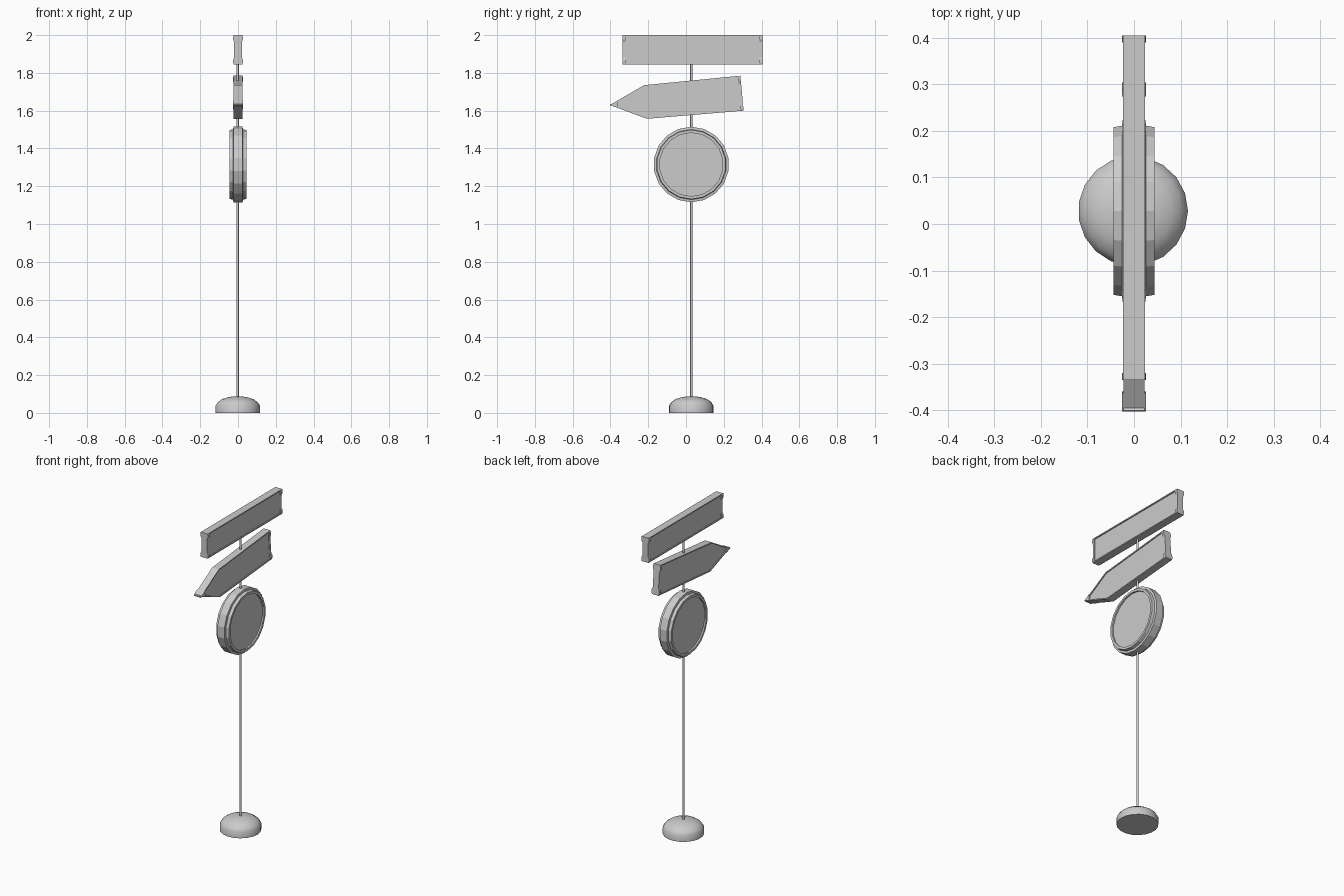
import bpy
import bmesh
from math import cos, sin, pi, radians
from mathutils import Vector

if "Cube" in bpy.data.objects:
    bpy.data.objects.remove(bpy.data.objects["Cube"])

grey = bpy.data.materials.new("light grey")
grey.use_nodes = True
grey.diffuse_color = (0.6, 0.6, 0.6, 1)
grey.node_tree.nodes["Principled BSDF"].inputs["Base Color"].default_value = (0.6, 0.6, 0.6, 1)

POLE_Y = 0.028
POLE_X = -0.002


def finish(name, bm, smooth=None):
    bmesh.ops.recalc_face_normals(bm, faces=bm.faces)
    mesh = bpy.data.meshes.new(name)
    bm.to_mesh(mesh)
    bm.free()
    mesh.materials.append(grey)
    obj = bpy.data.objects.new(name, mesh)
    bpy.context.collection.objects.link(obj)
    if smooth:
        bpy.ops.object.select_all(action="DESELECT")
        obj.select_set(True)
        bpy.context.view_layer.objects.active = obj
        bpy.ops.object.shade_smooth_by_angle(angle=radians(smooth))
    return obj


def prism(name, points, offset):
    """Extrude a flat outline by an offset vector."""
    bm = bmesh.new()
    face = bm.faces.new([bm.verts.new(p) for p in points])
    grown = bmesh.ops.extrude_face_region(bm, geom=[face], use_keep_orig=True)
    moved = [g for g in grown["geom"] if isinstance(g, bmesh.types.BMVert)]
    bmesh.ops.translate(bm, verts=moved, vec=offset)
    return finish(name, bm)


def lathe(name, profile, sides, place, smooth=None):
    """Turn a (radius, height) profile; place maps ring points into space."""
    bm = bmesh.new()
    rings = []
    for r, h in profile:
        rings.append([bm.verts.new(place(r * cos(2 * pi * i / sides),
                                         r * sin(2 * pi * i / sides), h))
                      for i in range(sides)])
    for a, b in zip(rings, rings[1:]):
        for i in range(sides):
            j = (i + 1) % sides
            bm.faces.new((a[i], a[j], b[j], b[i]))
    bm.faces.new(rings[0])
    bm.faces.new(rings[-1])
    return finish(name, bm, smooth)


def bar(name, p, q, width, profile):
    """Bar along an outline edge; profile lists (fraction along, half thickness)."""
    p, q = Vector((0, *p)), Vector((0, *q))
    d = q - p
    inward = Vector((0, -d.z, d.y)).normalized() * width
    side = [p + d * t + Vector((h, 0, 0)) for t, h in profile]
    back = [p + d * t - Vector((h, 0, 0)) for t, h in reversed(profile)]
    prism(name, side + back, inward)


def sign_panel(name, outline, half):
    prism(name, [(-half, y, z) for y, z in outline], (2 * half, 0, 0))


def rail(half):
    return [(0, half), (1, half)]


# End caps pinch in the middle and swell at the corners
half_cap = [(0, 0.022), (0.05, 0.026), (0.15, 0.026), (0.23, 0.02)]
CAP = half_cap + [(1 - t, h) for t, h in reversed(half_cap)]


def upright(x, y, h):
    return (POLE_X + x, POLE_Y + y, h)


# Base and pole
lathe("base", [(0.118, 0), (0.118, 0.038), (0.105, 0.058), (0.083, 0.073),
               (0.055, 0.082), (0.02, 0.088)], 19, upright, 35)
lathe("pole", [(0.006, 0.08), (0.006, 1.86)], 12, upright, 40)

# Round sign with a raised ring and sunken faces
half_disc = [(0.168, 0.034), (0.168, 0.044), (0.183, 0.044), (0.186, 0.026), (0.2, 0.024)]
disc = half_disc + [(r, -h) for r, h in reversed(half_disc)]
lathe("round_sign", disc, 18, lambda a, b, h: (h, POLE_Y + b, 1.315 + a))

# Rectangular sign
rect = [(-0.335, 1.845), (0.405, 1.845), (0.405, 2.0), (-0.335, 2.0)]
sign_panel("top_sign_panel", [(y * 0.99, z) for y, z in rect], 0.018)
for i, part in enumerate(("bottom_rail", "back_cap", "top_rail", "front_cap")):
    is_cap = i % 2
    bar("top_sign_" + part, rect[i], rect[(i + 1) % 4],
        0.015 if is_cap else 0.007, CAP if is_cap else rail(0.024))

# Tilted arrow sign
arrow = [(-0.403, 1.63), (-0.207, 1.557), (0.305, 1.6), (0.288, 1.785), (-0.222, 1.735)]
sign_panel("arrow_panel", arrow, 0.018)
for i, part in enumerate(("lower_tip_rail", "lower_rail", "back_cap", "upper_rail", "upper_tip_rail")):
    is_cap = part == "back_cap"
    bar("arrow_" + part, arrow[i], arrow[(i + 1) % 5],
        0.015 if is_cap else 0.007, CAP if is_cap else rail(0.023))

# Thickened arrow point
tip, low, high = (Vector(arrow[i]) for i in (0, 1, 4))
sign_panel("arrow_point", [tip, tip.lerp(low, 0.22), tip.lerp(high, 0.22)], 0.026)
